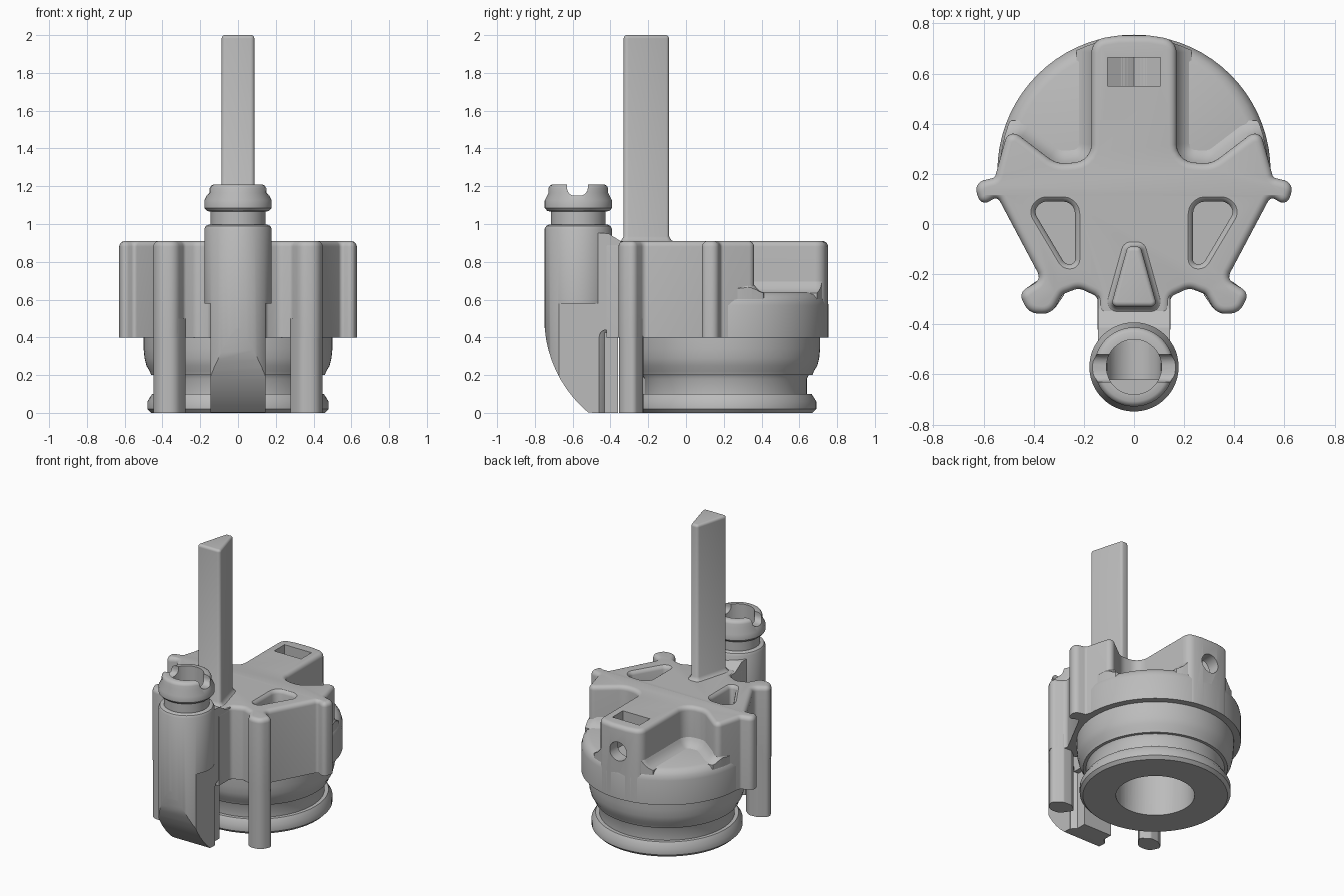
import bpy, bmesh, math
from mathutils import Matrix, Vector

if "Cube" in bpy.data.objects:
    bpy.data.objects.remove(bpy.data.objects["Cube"])

grey = bpy.data.materials.new("plain grey")
grey.use_nodes = True
GREY = (0.5, 0.5, 0.5, 1)
grey.diffuse_color = GREY
grey.node_tree.nodes["Principled BSDF"].inputs["Base Color"].default_value = GREY

CY = 0.21      # centre of the round housing
TY = -0.57     # centre of the upright pipe
TOP = 0.91     # top of the main plate


def finish(name, bm):
    bmesh.ops.recalc_face_normals(bm, faces=bm.faces)
    me = bpy.data.meshes.new(name)
    bm.to_mesh(me)
    bm.free()
    me.materials.append(grey)
    ob = bpy.data.objects.new(name, me)
    bpy.context.collection.objects.link(ob)
    return ob


def rounded(corners, steps=5):
    """Polygon (x, y, radius) with its corners rounded, counter-clockwise."""
    out, n = [], len(corners)
    for i, (x, y, r) in enumerate(corners):
        p = Vector((x, y))
        a = Vector(corners[i - 1][:2]) - p
        b = Vector(corners[(i + 1) % n][:2]) - p
        half = a.angle(b) / 2
        if r == 0 or half > 1.5:
            out.append(p)
            continue
        t = min(r / math.tan(half), 0.48 * a.length, 0.48 * b.length)
        rad = t * math.tan(half)
        s, e = p + a.normalized() * t, p + b.normalized() * t
        c = p + (a.normalized() + b.normalized()).normalized() * (rad / math.sin(half))
        for k in range(steps + 1):
            d = (s - c).normalized().slerp((e - c).normalized(), k / steps)
            out.append(c + d.normalized() * rad)
    area = sum(out[i - 1].cross(out[i]) for i in range(len(out)))
    return out if area > 0 else out[::-1]


def offset(pts, d):
    res = []
    for i, p in enumerate(pts):
        u = (p - pts[i - 1]).normalized()
        v = (pts[(i + 1) % len(pts)] - p).normalized()
        n1, n2 = Vector((u.y, -u.x)), Vector((v.y, -v.x))
        res.append(p + (n1 + n2) * (d / (1 + n1.dot(n2))))
    return res


def prism(name, corners, levels, axis="z"):
    """Stack of outlines; each level is (height, outward offset)."""
    bm, pts = bmesh.new(), rounded(corners)
    rings = [[bm.verts.new((*p, z)) for p in offset(pts, d)] for z, d in levels]
    n = len(pts)
    for lo, hi in zip(rings, rings[1:]):
        for i in range(n):
            bm.faces.new((lo[i - 1], lo[i], hi[i], hi[i - 1]))
    bm.faces.new(rings[0][::-1])
    bm.faces.new(rings[-1])
    if axis == "x":      # outline given as (y, z)
        bm.transform(Matrix(((0, 0, 1, 0), (1, 0, 0, 0), (0, 1, 0, 0), (0, 0, 0, 1))))
    if axis == "y":      # outline given as (x, z)
        bm.transform(Matrix.Rotation(math.pi / 2, 4, "X"))
    return finish(name, bm)


def box(name, x0, x1, y0, y1, z0, z1):
    return prism(name, [(x0, y0, 0), (x1, y0, 0), (x1, y1, 0), (x0, y1, 0)], [(z0, 0), (z1, 0)])


def lathe(name, profile, cy, seg=72):
    bm = bmesh.new()
    vs = [bm.verts.new((r, 0, z)) for r, z in profile]
    es = [bm.edges.new(e) for e in zip(vs, vs[1:])]
    bmesh.ops.spin(bm, geom=vs + es, axis=(0, 0, 1), cent=(0, 0, 0),
                   angle=math.tau, steps=seg)
    bmesh.ops.remove_doubles(bm, verts=bm.verts, dist=1e-5)
    bm.transform(Matrix.Translation((0, cy, 0)))
    return finish(name, bm)


def rod(name, r, y0, y1, z):
    bm = bmesh.new()
    bmesh.ops.create_cone(bm, cap_ends=True, segments=32, radius1=r, radius2=r, depth=y1 - y0,
                          matrix=Matrix.Translation((0, (y0 + y1) / 2, z))
                          @ Matrix.Rotation(math.pi / 2, 4, "X"))
    return finish(name, bm)


def boolean(ob, cutters, op="DIFFERENCE"):
    bpy.context.view_layer.objects.active = ob
    for c in cutters:
        m = ob.modifiers.new("cut", "BOOLEAN")
        m.object, m.operation, m.solver = c, op, "EXACT"
        bpy.ops.object.modifier_apply(modifier=m.name)


def mirrored(half):
    return half + [(-x, y, r) for x, y, r in reversed(half)]


def round_top(z, r):
    return [(z - r + r * math.sin(a), r * math.cos(a) - r)
            for a in (math.pi / 2 * k / 5 for k in range(6))]


# Main plate: back tab, two wings, front arms and neck
back = [(0.06, 0.752, 0), (0.17, 0.735, 0.06), (0.17, 0.25, 0.1), (0.31, 0.24, 0.1),
        (0.5, 0.385, 0.035)]
front = [(0.555, 0.185, 0.02), (0.64, 0.165, 0.04), (0.61, 0.07, 0.035), (0.545, 0.11, 0.02),
         (0.37, -0.22, 0.03), (0.46, -0.275, 0.035), (0.42, -0.355, 0.06), (0.33, -0.36, 0.06),
         (0.285, -0.28, 0.03), (0.22, -0.255, 0.05), (0.145, -0.29, 0.03), (0.145, -0.42, 0)]
plate = prism("main_plate", mirrored(back + front), [(0.4, 0)] + round_top(TOP, 0.03))

# Shelf behind the wings, with a fillet where it meets the plate
shelf = lathe("round_shelf", [(0, 0.4), (0.545, 0.4), (0.545, 0.57), (0.537, 0.6), (0.52, 0.625),
                              (0.49, 0.64), (0, 0.64)], CY)
fillet = prism("shelf_fillet", mirrored(back + [(0.52, 0.1, 0)]),
               [(0.45, 0.06), (0.635, 0.06), (0.645, 0.04), (0.66, 0.022), (0.68, 0.008), (0.7, -0.002)])
front_half = box("front_half_cutter", -1, 1, -1, 0.16, 0, 1.5)
drum = lathe("drum_cutter", [(0, 0.5), (0.535, 0.5), (0.535, 0.8), (0, 0.8)], CY)
boolean(shelf, [front_half])
boolean(fillet, [drum], "INTERSECT")
boolean(fillet, [front_half])

# Lower round spigot with groove and lip
spigot = lathe("lower_spigot", [(0, 0), (0.46, 0), (0.48, 0.02), (0.48, 0.06), (0.455, 0.1),
                                (0.43, 0.1), (0.43, 0.18), (0.44, 0.2), (0.46, 0.2), (0.467, 0.22),
                                (0.485, 0.25), (0.495, 0.29), (0.5, 0.34), (0.5, 0.405), (0, 0.405)], CY)

# Front legs
for side, name in ((1, "left_front_leg"), (-1, "right_front_leg")):
    prism(name, [(side * x, y, r) for x, y, r in
                 [(0.33, -0.225, 0.02), (0.39, -0.228, 0.02), (0.456, -0.275, 0.03),
                  (0.42, -0.353, 0.06), (0.33, -0.357, 0.06), (0.27, -0.27, 0.02)]],
          [(0, 0), (0.5, -0.001)])

# Upright pipe with collar
pipe = lathe("upright_pipe", [(0, 0), (0.178, 0), (0.178, 0.975), (0.17, 0.99), (0.155, 0.997),
                              (0.145, 0.997), (0.145, 1.065), (0.165, 1.07), (0.178, 1.085),
                              (0.178, 1.125), (0.158, 1.165), (0.158, 1.19), (0.15, 1.203),
                              (0.138, 1.21), (0, 1.21)], TY)
arc = [(-0.1 - 0.65 * math.cos(math.radians(a)), 0.5 - 0.65 * math.sin(math.radians(a)), 0)
       for a in range(0, 51, 5)]
elbow = prism("elbow_cutter", [(-0.9, 1.4, 0), (-0.9, 0.58, 0), (-0.75, 0.58, 0)] + arc
              + [(-0.2, -0.02, 0), (-0.2, 1.4, 0)], [(-0.4, 0), (0.4, 0)], "x")
boolean(pipe, [elbow], "INTERSECT")
boolean(pipe, [box("left_side_cutter", 0.145, 0.4, -1, 0, -0.1, 0.58),
               box("right_side_cutter", -0.4, -0.145, -1, 0, -0.1, 0.58)])
notch = prism("notch_cutter", [(-0.63, 1.15, 0.04), (-0.52, 1.15, 0.04), (-0.52, 1.3, 0),
                               (-0.63, 1.3, 0)], [(-0.3, 0), (0.3, 0)], "x")

# Web joining the pipe to the plate
web = prism("pipe_web", [(-0.47, 0, 0), (-0.57, 0.09, 0), (-0.57, 0.96, 0), (-0.41, 0.95, 0.03),
                         (-0.34, 0.905, 0.03), (-0.24, 0.9, 0), (-0.24, 0.42, 0), (-0.36, 0.44, 0),
                         (-0.46, 0.44, 0.04), (-0.46, 0, 0)], [(-0.144, 0), (0.144, 0)], "x")
box("lower_web", -0.11, 0.11, -0.47, -0.36, 0, 0.425)

# Tapered post
prism("tall_post", [(0.026, -0.09, 0.02), (0.093, -0.33, 0.02), (-0.093, -0.33, 0.02),
                    (-0.026, -0.09, 0.02)],
      [(0.85, 0.022), (0.908, 0.022), (0.915, 0.012), (0.935, 0)] + round_top(2, 0.018))

# Bore, inner passage and chamber
bore = lathe("bore_cutter", [(0, 0.53), (0.11, 0.53), (0.11, 1.4), (0, 1.4)], TY, 48)
passage = rod("passage_cutter", 0.108, -0.62, 0.1, 0.53)
chamber = lathe("chamber_cutter", [(0, -0.1), (0.25, -0.1), (0.25, 0.58), (0, 0.58)], CY)

# Pockets, nut slot and screw hole
pockets = [prism("pocket_cutter", [(s * x, y, r) for x, y, r in
                                   [(0.235, 0.09, 0.05), (0.235, -0.16, 0.03), (0.275, -0.16, 0.03),
                                    (0.4, 0.05, 0.05), (0.37, 0.09, 0.05)]],
                 [(0.66, 0), (0.885, 0), (0.895, 0.004), (0.905, 0.012), (0.911, 0.02), (1, 0.02)])
           for s in (1, -1)]
slot = prism("nut_slot_cutter", [(0, 0.61, 0), (0.105, 0.67, 0), (0.105, 1, 0), (-0.105, 1, 0),
                                 (-0.105, 0.67, 0)], [(-0.665, 0), (-0.55, 0)], "y")
hole = rod("screw_hole_cutter", 0.066, 0.5, 0.9, 0.73)

boolean(plate, pockets + [slot, hole, chamber, passage])
boolean(shelf, [slot, chamber])
boolean(fillet, [slot, hole, chamber])
boolean(spigot, [chamber])
boolean(pipe, [notch, bore, passage])
boolean(web, [bore, passage])

# Remove cutters and shade the parts
for ob in list(bpy.context.scene.objects):
    if "_cutter" in ob.name:
        bpy.data.objects.remove(ob)
bpy.ops.object.select_all(action="DESELECT")
for ob in bpy.context.scene.objects:
    if ob.type == "MESH":
        ob.select_set(True)
        bpy.context.view_layer.objects.active = ob
bpy.ops.object.shade_smooth_by_angle(angle=math.radians(35))
